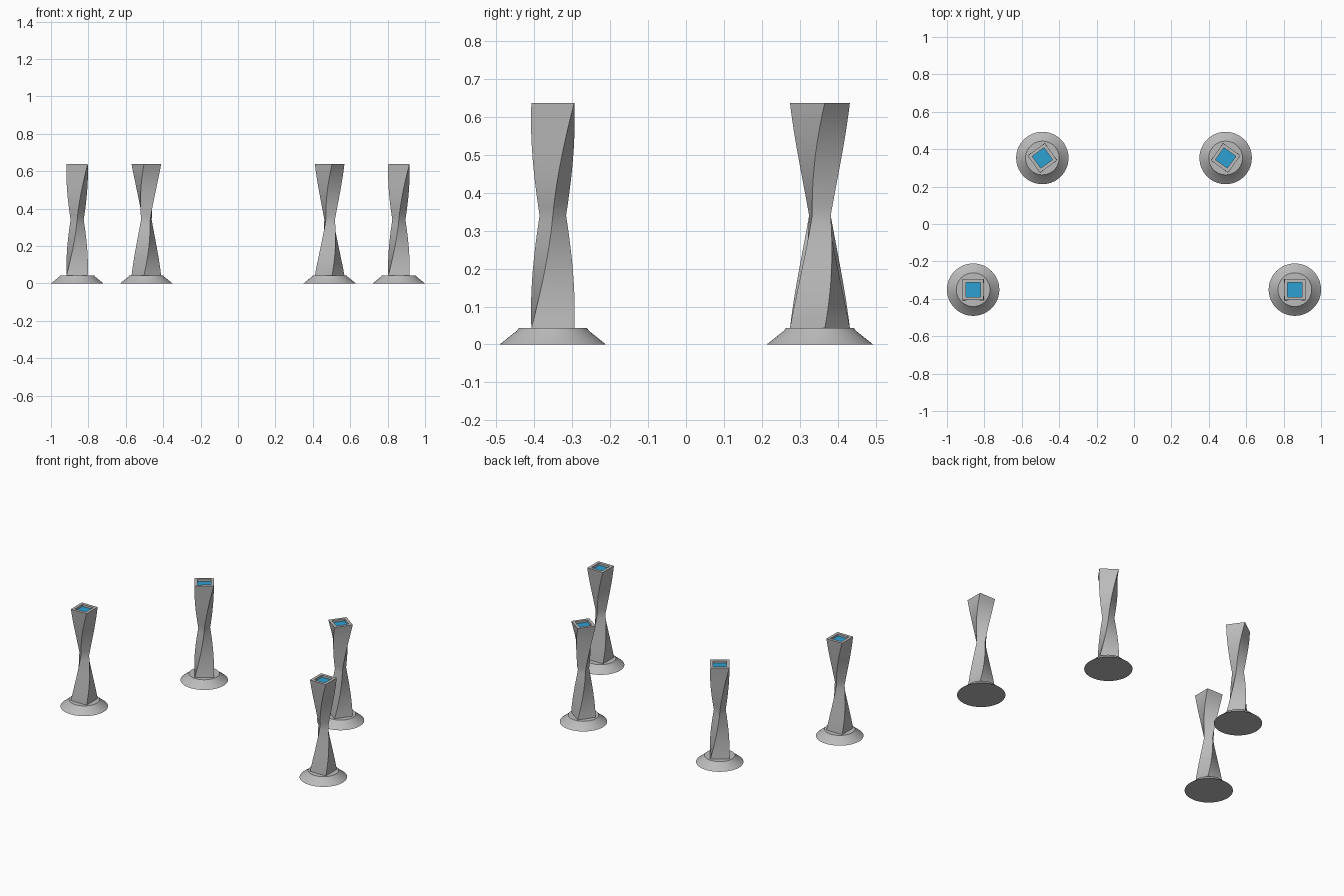
import bpy, bmesh, math

if "Cube" in bpy.data.objects:
    bpy.data.objects.remove(bpy.data.objects["Cube"])

H_BASE, H_TOP = 0.043, 0.637   # column bottom and top
R_END, R_MID = 0.080, 0.035    # corner radius at the ends and at the waist
STEPS = 24


def material(name, rgb):
    m = bpy.data.materials.new(name)
    m.diffuse_color = (*rgb, 1)
    m.use_nodes = True
    m.node_tree.nodes["Principled BSDF"].inputs["Base Color"].default_value = m.diffuse_color
    return m


grey = material("light grey", (0.50, 0.50, 0.50))
blue = material("blue", (0.025, 0.35, 0.65))


def make(name, bm, loc, rot, mats, angle):
    bmesh.ops.recalc_face_normals(bm, faces=bm.faces)
    me = bpy.data.meshes.new(name)
    bm.to_mesh(me)
    bm.free()
    for m in mats:
        me.materials.append(m)
    ob = bpy.data.objects.new(name, me)
    ob.location = loc
    ob.rotation_euler.z = rot
    bpy.context.collection.objects.link(ob)
    bpy.ops.object.select_all(action='DESELECT')
    ob.select_set(True)
    bpy.context.view_layer.objects.active = ob
    bpy.ops.object.shade_smooth_by_angle(angle=math.radians(angle))


def ring(bm, n, r, z, turn=0):
    return [bm.verts.new((r * math.cos(turn + 2 * math.pi * i / n),
                          r * math.sin(turn + 2 * math.pi * i / n), z))
            for i in range(n)]


def bridge(bm, a, b):
    n = len(a)
    for i in range(n):
        bm.faces.new((a[i], a[(i + 1) % n], b[(i + 1) % n], b[i]))


def base(name, loc, rot):
    # flared round foot with a small bevelled rim
    bm = bmesh.new()
    rings = [ring(bm, 64, r, z)
             for r, z in ((0.14, 0), (0.095, 0.036), (0.090, 0.043))]
    for a, b in zip(rings, rings[1:]):
        bridge(bm, a, b)
    bm.faces.new(rings[0])
    bm.faces.new(rings[-1])
    make(name, bm, loc, rot, [grey], 20)


def column(name, loc, rot):
    # square column, pinched at the waist, twisted a quarter turn
    bm = bmesh.new()
    rings = []
    for i in range(STEPS + 1):
        t = i / STEPS
        r = R_MID + (R_END - R_MID) * abs(2 * t - 1)
        rings.append(ring(bm, 4, r, H_BASE + (H_TOP - H_BASE) * t,
                          math.pi / 4 + t * math.pi / 2))
    # recessed square socket in the top
    end = 3 * math.pi / 4
    rings.append(ring(bm, 4, 0.055, H_TOP, end))
    rings.append(ring(bm, 4, 0.055, H_TOP - 0.014, end))
    for a, b in zip(rings, rings[1:]):
        bridge(bm, a, b)
    bm.faces.new(rings[0])
    light = bm.faces.new(rings[-1])
    light.material_index = 1
    make(name, bm, loc, rot, [grey, blue], 30)


# front pair is square to the axes, back pair is turned towards the centre
TURN = math.atan2(0.351, 0.489)
for side, s in (("left", -1), ("right", 1)):
    for end, x, y, a in (("front", 0.86, -0.351, 0), ("back", 0.49, 0.353, TURN)):
        loc = (s * x, y, 0)
        base(f"{end}_{side}_base", loc, -s * a)
        column(f"{end}_{side}_column", loc, -s * a)
